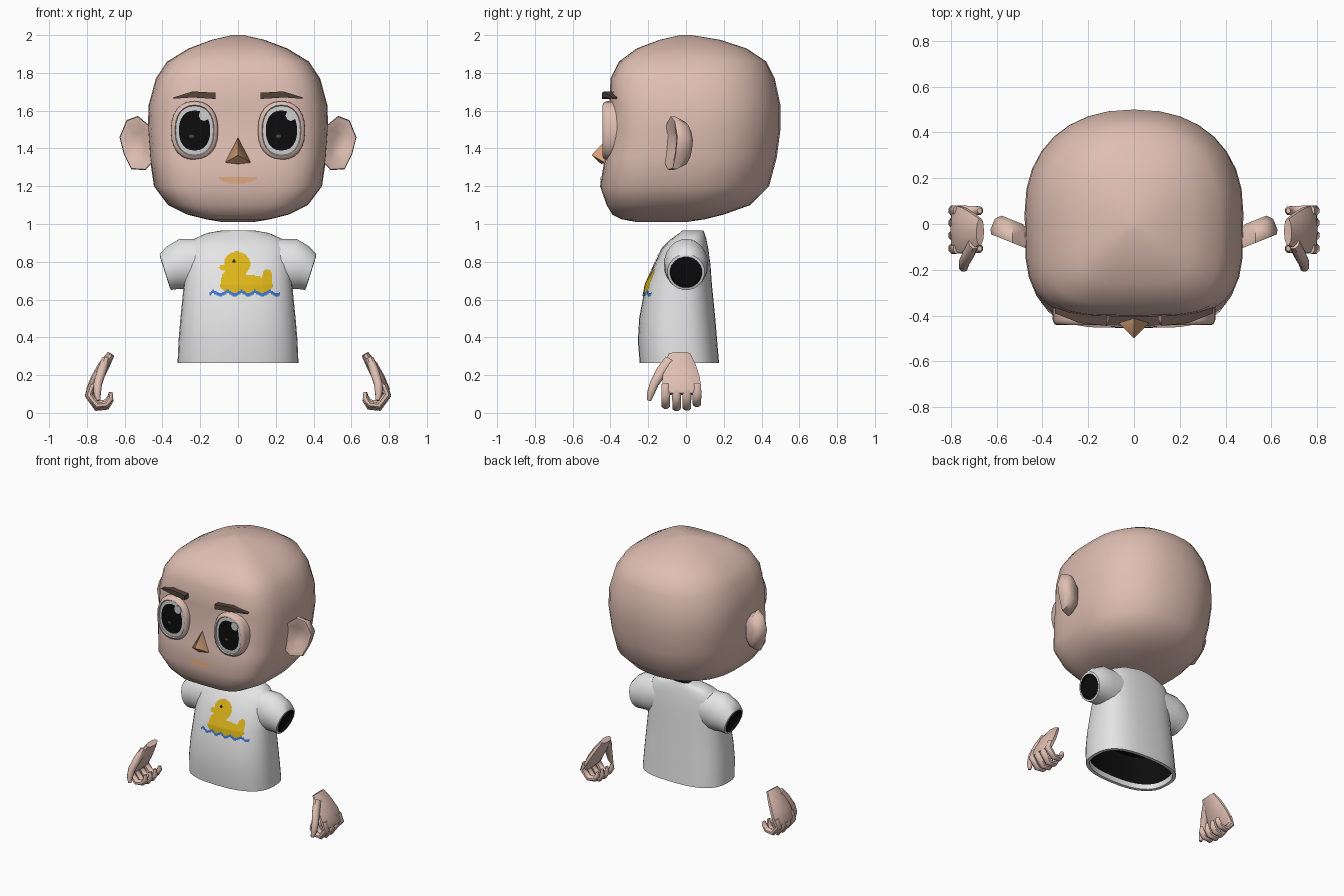
import bpy, bmesh, math
from mathutils import Vector
from mathutils.bvhtree import BVHTree

cube = bpy.data.objects.get("Cube")
if cube:
    bpy.data.objects.remove(cube)


def material(name, r, g, b):
    m = bpy.data.materials.new(name)
    m.use_nodes = True
    m.diffuse_color = (r, g, b, 1)
    bsdf = m.node_tree.nodes["Principled BSDF"]
    bsdf.inputs["Base Color"].default_value = (r, g, b, 1)
    bsdf.inputs["Roughness"].default_value = 0.8
    return m


SKIN = material("skin", .74, .52, .445)
SHIRT = material("shirt_white", .78, .78, .78)
BLACK = material("black", .004, .004, .004)
EYE = material("eye_white", .62, .62, .62)
TAN = material("warm_tan", .66, .35, .19)
BROW = material("dark_brown", .09, .06, .045)
YELLOW = material("duck_yellow", .72, .46, .01)
BLUE = material("water_blue", .045, .19, .62)


def finish(name, bm, mats, normals=True):
    if normals:
        bmesh.ops.recalc_face_normals(bm, faces=bm.faces)
    mesh = bpy.data.meshes.new(name)
    bm.to_mesh(mesh)
    bm.free()
    for m in mats:
        mesh.materials.append(m)
    ob = bpy.data.objects.new(name, mesh)
    bpy.context.collection.objects.link(ob)
    bpy.ops.object.select_all(action='DESELECT')
    ob.select_set(True)
    bpy.context.view_layer.objects.active = ob
    bpy.ops.object.shade_smooth_by_angle(angle=math.radians(50))
    return ob


def loft(name, rings, mats, paint={}):
    """Skin rings of points; band -1 is the first cap, the last band the end cap."""
    bm = bmesh.new()
    vs = [[bm.verts.new(p) for p in ring] for ring in rings]
    n = len(vs[0])
    bm.faces.new(vs[0]).material_index = paint.get(-1, 0)
    for i in range(len(vs) - 1):
        for j in range(n):
            k = (j + 1) % n
            f = bm.faces.new((vs[i][j], vs[i][k], vs[i + 1][k], vs[i + 1][j]))
            f.material_index = paint.get(i, 0)
    bm.faces.new(vs[-1]).material_index = paint.get(len(vs) - 1, 0)
    return finish(name, bm, mats)


def power(v, n):
    return math.copysign(abs(v) ** (2 / n), v)


def level(z, w, front, back, nf, nb, sides=32):
    """Horizontal rounded section with its own front and back squareness."""
    ring = []
    for i in range(sides):
        a = math.tau * i / sides
        n = nf if math.sin(a) < 0 else nb
        ring.append((w * power(math.cos(a), n),
                     (front + back) / 2 + (back - front) / 2 * power(math.sin(a), n), z))
    return ring


def tube(name, side, path, mats, sides=8, axis=None, paint={}):
    """Tube along (x, y, z, y radius, other radius), on one side of the body."""
    pts = [Vector(p[:3]) for p in path]
    rings = []
    for i, p in enumerate(path):
        t = Vector(axis) if axis else pts[min(i + 1, len(pts) - 1)] - pts[max(i - 1, 0)]
        t.normalize()
        u = Vector((0, 1, 0))
        u = (u - t * u.dot(t)).normalized()
        v = t.cross(u)
        ring = []
        for j in range(sides):
            a = math.tau * (j + .5) / sides
            q = pts[i] + u * p[3] * math.cos(a) + v * p[4] * math.sin(a)
            ring.append((side * q.x, q.y, q.z))
        rings.append(ring)
    return loft(name, rings, mats, paint)


def decal(name, target, x0, x1, z0, z1, cell, rule, mats):
    """Thin plate of cells laid on the front of a part; rule gives the colour slot."""
    src = bmesh.new()
    src.from_mesh(target.data)
    tree = BVHTree.FromBMesh(src)
    bm, verts = bmesh.new(), {}

    def vert(i, k):
        if (i, k) not in verts:
            o = Vector((x0 + i * cell, -2, z0 + k * cell))
            hit = tree.ray_cast(o, Vector((0, 1, 0)))[0]
            verts[i, k] = bm.verts.new(hit - Vector((0, .004, 0)))
        return verts[i, k]

    for i in range(round((x1 - x0) / cell)):
        for k in range(round((z1 - z0) / cell)):
            slot = rule(x0 + (i + .5) * cell, z0 + (k + .5) * cell)
            if slot is not None:
                f = bm.faces.new([vert(i, k), vert(i + 1, k), vert(i + 1, k + 1), vert(i, k + 1)])
                f.material_index = slot
    src.free()
    return finish(name, bm, mats, False)


def oval(cx, y, cz, rx, rz, n=2.3, sides=24):
    return [(cx + rx * power(math.cos(math.tau * i / sides), n), y,
             cz + rz * power(math.sin(math.tau * i / sides), n)) for i in range(sides)]


# Head: height, half width, front, back
head = loft("head", [level(*s, 4, 2.25) for s in (
    (1.01, .08, -.26, 0), (1.025, .17, -.34, .1), (1.05, .27, -.39, .2), (1.1, .37, -.42, .34),
    (1.2, .445, -.455, .44), (1.35, .467, -.43, .48), (1.5, .478, -.405, .5),
    (1.63, .473, -.405, .5), (1.77, .435, -.4, .47), (1.86, .375, -.355, .425),
    (1.93, .26, -.26, .32), (1.975, .14, -.14, .18), (2, .03, -.03, .03))], [SKIN])

# Mouth
decal("mouth", head, -.1, .1, 1.21, 1.25, .005,
      lambda x, z: 0 if abs(x) < .1 - max(0, 1.24 - z) and z > 1.214 + 2 * x * x else None, [TAN])

# Nose
bm = bmesh.new()
for p in ((0, -.41, 1.46), (.07, -.43, 1.325), (-.07, -.43, 1.325), (0, -.5, 1.365),
          (0, -.45, 1.318), (0, -.38, 1.4), (.05, -.38, 1.33), (-.05, -.38, 1.33)):
    bm.verts.new(p)
bmesh.ops.convex_hull(bm, input=bm.verts)
finish("nose", bm, [TAN])

ear_outline = ((.44, 1.5), (.48, 1.53), (.53, 1.572), (.59, 1.55), (.627, 1.46),
               (.605, 1.37), (.565, 1.29), (.49, 1.285), (.44, 1.34))

for side, word in ((1, "left"), (-1, "right")):
    # Ear: rounded back, rim and hollow front
    rings = []
    for s, dy in ((.5, .1), (.8, .075), (1, .02), (.97, 0), (.72, .005), (.4, .03)):
        ring = []
        for x, z in ear_outline:
            x, z = .53 + (x - .53) * s, 1.425 + (z - 1.425) * s
            ring.append((side * x, -.105 + (x - .475) * .4 + dy, z))
        rings.append(ring)
    loft(word + "_ear", rings, [SKIN])

    # Eye: skin rim, white ring, black pupil
    cx = side * .23
    loft(word + "_eye", [oval(cx, y, 1.495, rx, rz) for y, rx, rz in (
        (-.34, .126, .156), (-.42, .125, .155), (-.438, .117, .147), (-.442, .104, .135),
        (-.435, .1, .13), (-.437, .083, .106))], [SKIN, EYE, BLACK], {3: 1, 4: 1, 5: 2})
    for part, dx, z, rx, rz, mat in (("highlight", .05, 1.575, .028, .03, EYE),
                                     ("glint", -.016, 1.465, .015, .009, BROW)):
        loft(word + "_eye_" + part, [oval(cx + dx, y, z, rx, rz, 2, 8)
                                     for y in (-.434, -.441)], [mat])

    # Eyebrow
    loft(word + "_eyebrow", [[(side * x, y, lo), (side * x, y, hi), (side * x, y + .06, hi),
                              (side * x, y + .06, lo)] for x, y, lo, hi in (
        (.12, -.445, 1.662, 1.695), (.24, -.432, 1.67, 1.702), (.345, -.39, 1.663, 1.669))], [BROW])

    # Sleeve with dark opening
    tube(word + "_sleeve", side, (
        (.12, .005, .8, .1, .13), (.27, 0, .785, .118, .143), (.345, 0, .768, .112, .118),
        (.385, 0, .745, .099, .1), (.387, 0, .744, .085, .086), (.37, 0, .75, .083, .084)),
        [SHIRT, BLACK], 20, (.953, 0, -.3), {4: 1, 5: 1})

    # Palm
    tube(word + "_palm", side, (
        (.672, -.035, .312, .06, .02), (.71, -.033, .25, .088, .03),
        (.748, -.026, .18, .104, .032), (.778, -.022, .12, .108, .026),
        (.785, -.022, .1, .1, .018)), [SKIN], 10)

    # Curled fingers
    for name, y, drop in (("index", -.107, .012), ("middle", -.05, 0),
                          ("ring", .005, .002), ("little", .058, .022)):
        tube(f"{word}_{name}_finger", side, (
            (.77, y, .15, .024, .022), (.79, y, .09 + drop / 2, .025, .022),
            (.745, y, .027 + drop, .024, .021), (.695, y, .033 + drop, .022, .019),
            (.675, y, .065 + drop, .02, .017), (.674, y, .11, .012, .01)), [SKIN])

    # Thumb
    tube(word + "_thumb", side, (
        (.7, -.085, .28, .03, .024), (.722, -.13, .22, .03, .026), (.742, -.168, .155, .025, .024),
        (.745, -.188, .1, .021, .02), (.738, -.196, .066, .011, .011)), [SKIN])

# Shirt body: neck opening, shoulders, waist, hem and dark inside
shirt = loft("shirt_body", [level(*s, 2.5, 2.7) for s in (
    (.945, .06, .005, .08), (.962, .066, -.005, .085), (.966, .085, -.018, .092),
    (.952, .165, -.035, .098), (.92, .235, -.08, .108), (.87, .265, -.13, .118),
    (.78, .282, -.17, .13), (.68, .287, -.215, .137), (.5, .305, -.248, .155),
    (.38, .315, -.255, .165), (.265, .32, -.245, .175), (.265, .298, -.222, .152),
    (.3, .295, -.22, .15), (.5, .28, -.22, .13))], [SHIRT, BLACK], {-1: 1, 0: 1, 12: 1, 13: 1})

# Duck and water print
duck_ovals = ((-.005, .788, .07, .066), (-.078, .77, .022, .016), (-.02, .7, .07, .07),
              (.045, .675, .14, .055), (.155, .715, .028, .045))


def print_rule(x, z):
    if abs(z - .633 - .008 * math.sin(x * 85)) < .009:
        return 1
    if math.hypot(x + .02, z - .803) < .009:
        return 2
    if z > .633 and any(((x - a) / c) ** 2 + ((z - b) / d) ** 2 < 1 for a, b, c, d in duck_ovals):
        return 0
    return None


decal("duck_print", shirt, -.15, .222, .61, .862, .006, print_rule, [YELLOW, BLUE, BLACK])
